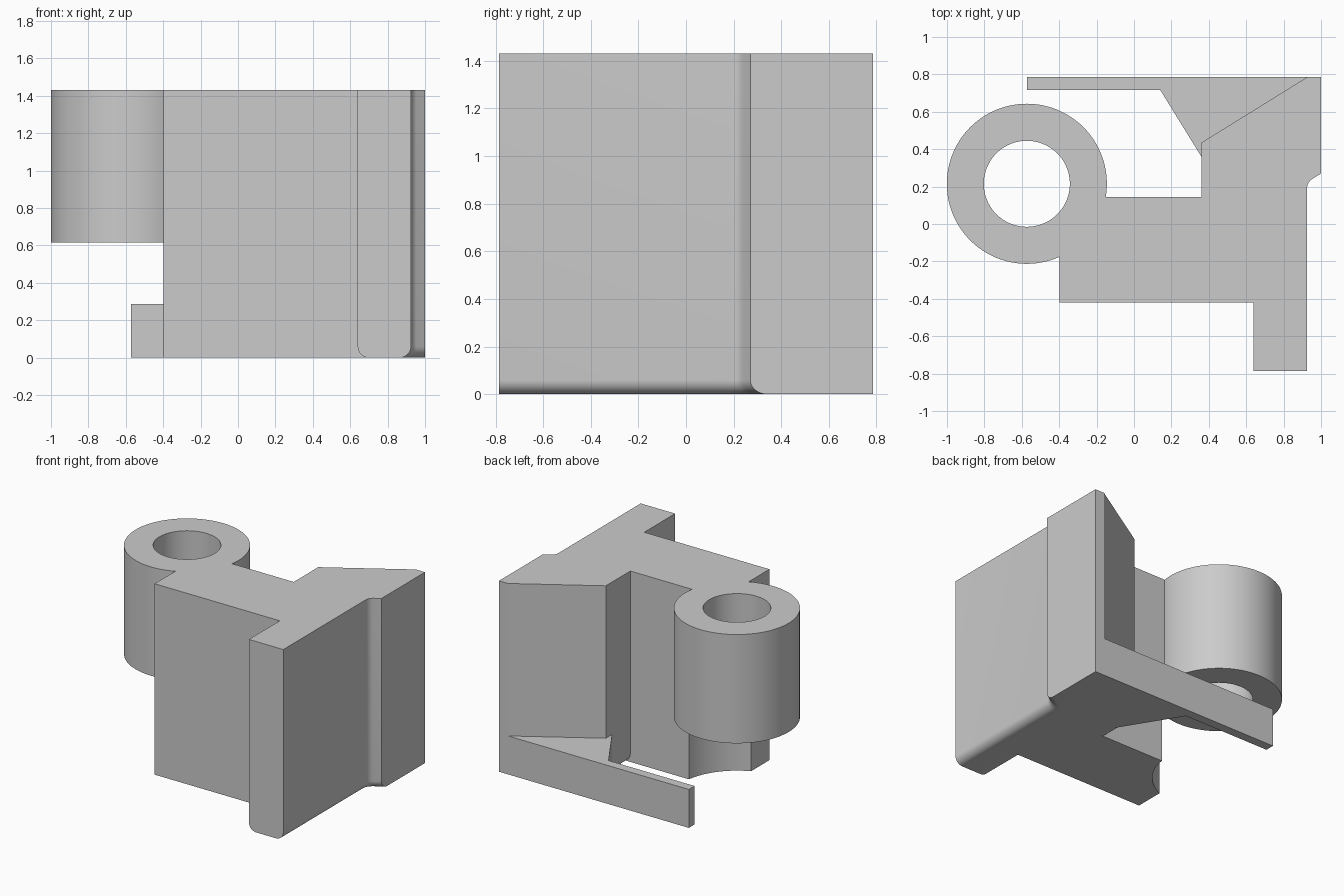
import bpy, bmesh
from math import cos, sin, radians

if "Cube" in bpy.data.objects:
    bpy.data.objects.remove(bpy.data.objects["Cube"])

TOP = 1.43            # overall height
ROUND = 0.06          # bottom edge rounding
BORE = (-0.573, 0.215)

grey = bpy.data.materials.new("plain_grey")
grey.use_nodes = True
grey.diffuse_color = (0.6, 0.6, 0.6, 1)
grey.node_tree.nodes["Principled BSDF"].inputs["Base Color"].default_value = (0.6, 0.6, 0.6, 1)


def prism(name, outline, z0, z1, rounded=()):
    """Extrude a plan outline; round the bottom edges starting at the given corners."""
    bm = bmesh.new()
    low = [bm.verts.new((x, y, z0)) for x, y in outline]
    high = [bm.verts.new((x, y, z1)) for x, y in outline]
    n = len(outline)
    bm.faces.new(low)
    bm.faces.new(high)
    for i in range(n):
        j = (i + 1) % n
        bm.faces.new((low[i], low[j], high[j], high[i]))
    bmesh.ops.recalc_face_normals(bm, faces=bm.faces)
    edges = [bm.edges.get((low[i], low[(i + 1) % n])) for i in rounded]
    if edges:
        bmesh.ops.bevel(bm, geom=edges, offset=ROUND, offset_type='OFFSET',
                        segments=8, profile=0.5, affect='EDGES', clamp_overlap=False)
    mesh = bpy.data.meshes.new(name)
    bm.to_mesh(mesh)
    bm.free()
    mesh.materials.append(grey)
    obj = bpy.data.objects.new(name, mesh)
    bpy.context.collection.objects.link(obj)
    return obj


def arc(center, radius, start, end, steps):
    """Points on an arc, angles in degrees."""
    angles = [radians(start + (end - start) * i / steps) for i in range(steps + 1)]
    return [(center[0] + radius * cos(a), center[1] + radius * sin(a)) for a in angles]


def disc(name, radius, z0, z1):
    return prism(name, arc(BORE, radius, 0, 360, 96)[:-1], z0, z1)


def combine(target, tool, operation):
    """Apply a boolean and drop the tool."""
    bpy.context.view_layer.objects.active = target
    mod = target.modifiers.new("combine", 'BOOLEAN')
    mod.operation, mod.solver, mod.object = operation, 'EXACT', tool
    bpy.ops.object.modifier_apply(modifier=mod.name)
    bpy.data.objects.remove(tool)


# Main block, hollowed under the barrel for clearance
bracket = prism("bracket", [(-0.397, -0.42), (0.8, -0.42), (0.8, 0.145), (-0.397, 0.145)], 0, TOP)
combine(bracket, disc("clearance", 0.453, -0.1, 0.615), 'DIFFERENCE')

# Hinge barrel
combine(bracket, disc("barrel", 0.428, 0.615, TOP), 'UNION')

# Side wall with front leg and thicker rear flange, rounded along the bottom
fillet = arc((0.985, 0.19), 0.06, 180, 122, 6)
side = [(0.64, 0.608), (0.64, -0.785), (0.925, -0.785)] + fillet + [(1, 0.27), (1, 0.785), (0.925, 0.785)]
chain = [0] + list(range(2, 3 + len(fillet)))
combine(bracket, prism("side_wall", side, 0, TOP, chain), 'UNION')

# Inner part of the rear wall
inner = [(0.36, 0.435), (0.36, 0), (0.8, 0), (0.8, 0.707)]
combine(bracket, prism("rear_wall", inner, 0, TOP, [0]), 'UNION')

# Low rear arm with its slanted root
arm = [(-0.573, 0.785), (-0.573, 0.717), (0.14, 0.717), (0.42, 0.263), (0.9, 0.5), (1, 0.5), (1, 0.785)]
combine(bracket, prism("rear_arm", arm, 0, 0.288), 'UNION')

# Bore through the barrel
combine(bracket, disc("bore", 0.23, 0.5, 1.5), 'DIFFERENCE')

bpy.ops.object.select_all(action='DESELECT')
bracket.select_set(True)
bpy.context.view_layer.objects.active = bracket
bpy.ops.object.shade_smooth_by_angle(angle=radians(30))
